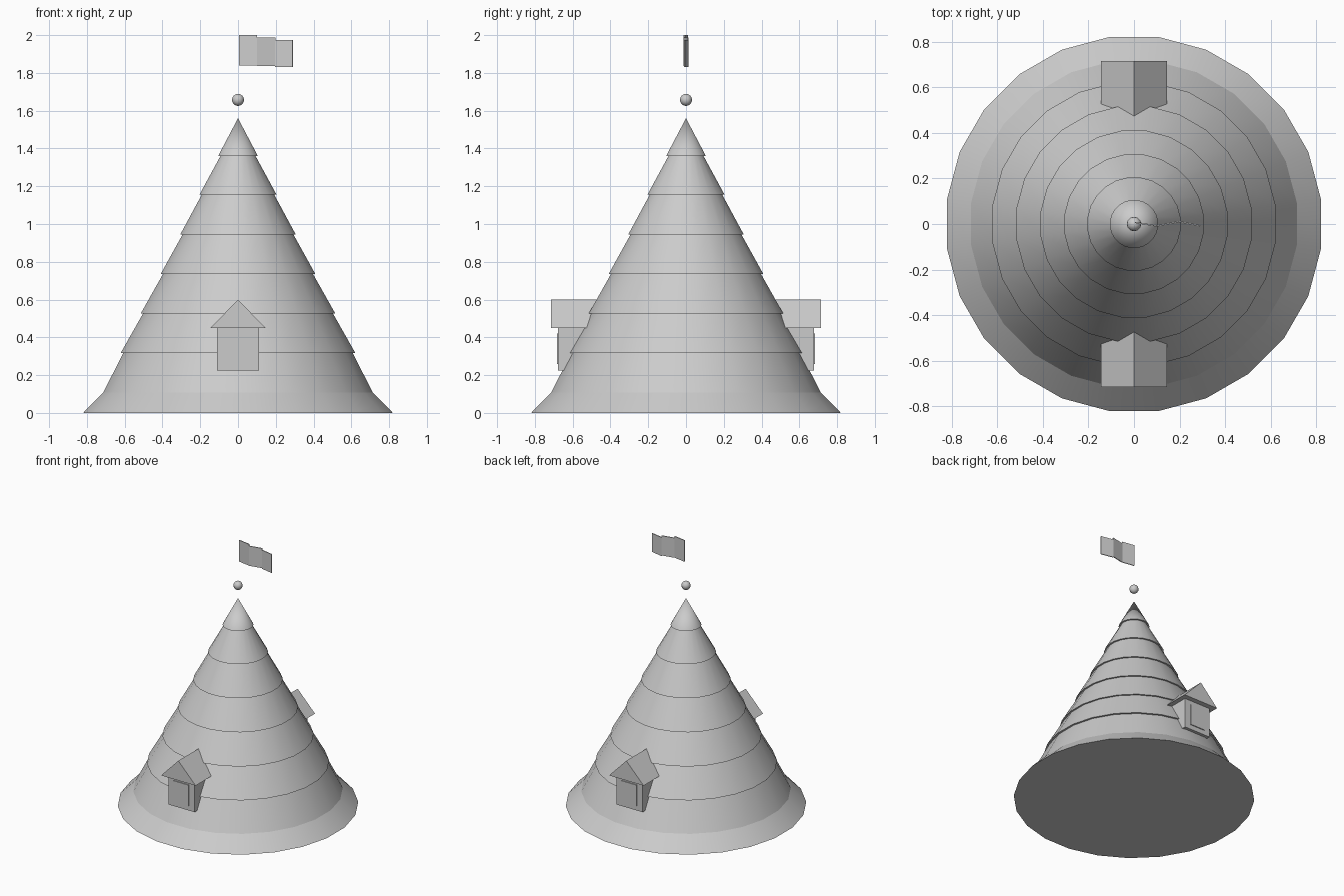
import bpy
import bmesh
from math import radians, atan2, hypot
from mathutils import Matrix, Vector

cube = bpy.data.objects.get("Cube")
if cube:
    bpy.data.objects.remove(cube, do_unlink=True)

# One plain grey for everything
grey = bpy.data.materials.new("plain_grey")
grey.use_nodes = True
grey.diffuse_color = (0.6, 0.6, 0.6, 1)
grey.node_tree.nodes["Principled BSDF"].inputs["Base Color"].default_value = (0.6, 0.6, 0.6, 1)


def finish(name, bm, smooth_angle=None):
    bmesh.ops.recalc_face_normals(bm, faces=bm.faces)
    mesh = bpy.data.meshes.new(name)
    bm.to_mesh(mesh)
    bm.free()
    mesh.materials.append(grey)
    obj = bpy.data.objects.new(name, mesh)
    bpy.context.collection.objects.link(obj)
    if smooth_angle:
        bpy.ops.object.select_all(action="DESELECT")
        obj.select_set(True)
        bpy.context.view_layer.objects.active = obj
        bpy.ops.object.shade_smooth_by_angle(angle=radians(smooth_angle))
    return obj


def box(name, center, size, turn=0):
    bm = bmesh.new()
    matrix = (Matrix.Translation(center) @ Matrix.Rotation(turn, 4, "Z")
              @ Matrix.Diagonal((*size, 1)))
    bmesh.ops.create_cube(bm, size=1, matrix=matrix)
    return finish(name, bm)


def prism(name, outline, y_front, y_back):
    """Extrude an (x, z) outline along y."""
    bm = bmesh.new()
    face = bm.faces.new([bm.verts.new((x, y_front, z)) for x, z in outline])
    ext = bmesh.ops.extrude_face_region(bm, geom=[face])
    verts = [v for v in ext["geom"] if isinstance(v, bmesh.types.BMVert)]
    bmesh.ops.translate(bm, verts=verts, vec=(0, y_back - y_front, 0))
    return finish(name, bm)


def lathe(name, profile, sides=24):
    """Revolve an (r, z) profile into a closed solid, with flat sides facing the axes."""
    bm = bmesh.new()
    turn = Matrix.Rotation(radians(180 / sides), 4, "Z")
    verts = [bm.verts.new(turn @ Vector((r, 0, z))) for r, z in profile]
    edges = [bm.edges.new(pair) for pair in zip(verts, verts[1:])]
    bmesh.ops.spin(bm, geom=verts + edges, cent=(0, 0, 0), axis=(0, 0, 1),
                   angle=radians(360), steps=sides)
    bmesh.ops.remove_doubles(bm, verts=bm.verts, dist=0.0005)
    bmesh.ops.holes_fill(bm, edges=bm.edges, sides=0)
    return finish(name, bm, 16.5)


# Conical roof: flared skirt, then overlapping tiers up to the point
lathe("roof_skirt", [(0.827, 0), (0.72, 0.108), (0.608, 0.325)])
lips = [(0.626, 0.318), (0.52, 0.525), (0.413, 0.735),
        (0.308, 0.945), (0.206, 1.155), (0.106, 1.36)]
for i, (r, z) in enumerate(lips[:-1]):
    r_next, z_next = lips[i + 1]
    lathe(f"roof_tier_{i + 1}", [(r, z), (r_next - 0.014, z_next + 0.003)])
lathe("roof_point", [lips[-1], (0, 1.56)])

# Gabled dormers at the front and the back
for name, side in (("front", -1), ("back", 1)):
    prism(f"{name}_dormer_body", [(-0.11, 0.225), (0.11, 0.225), (0.11, 0.455), (-0.11, 0.455)],
          side * 0.677, side * 0.42)
    prism(f"{name}_dormer_roof", [(-0.145, 0.45), (0.145, 0.45), (0, 0.6)],
          side * 0.715, side * 0.42)
    box(f"{name}_dormer_window", (0, side * 0.679, 0.34), (0.124, 0.009, 0.16))

# Ball floating above the point
bm = bmesh.new()
bmesh.ops.create_uvsphere(bm, u_segments=12, v_segments=8, radius=0.032,
                          matrix=Matrix.Translation((0, 0, 1.657)))
finish("finial_ball", bm, 50)

# Waving flag in three stepped panels
folds = [(0.005, 0.007), (0.1, -0.009), (0.197, 0.011), (0.29, -0.008)]
heights = [(1.838, 2.0), (1.837, 1.987), (1.832, 1.973)]
for i, (low, high) in enumerate(heights):
    (x0, y0), (x1, y1) = folds[i], folds[i + 1]
    box(f"flag_panel_{i + 1}", ((x0 + x1) / 2, (y0 + y1) / 2, (low + high) / 2),
        (hypot(x1 - x0, y1 - y0), 0.006, high - low), atan2(y1 - y0, x1 - x0))
